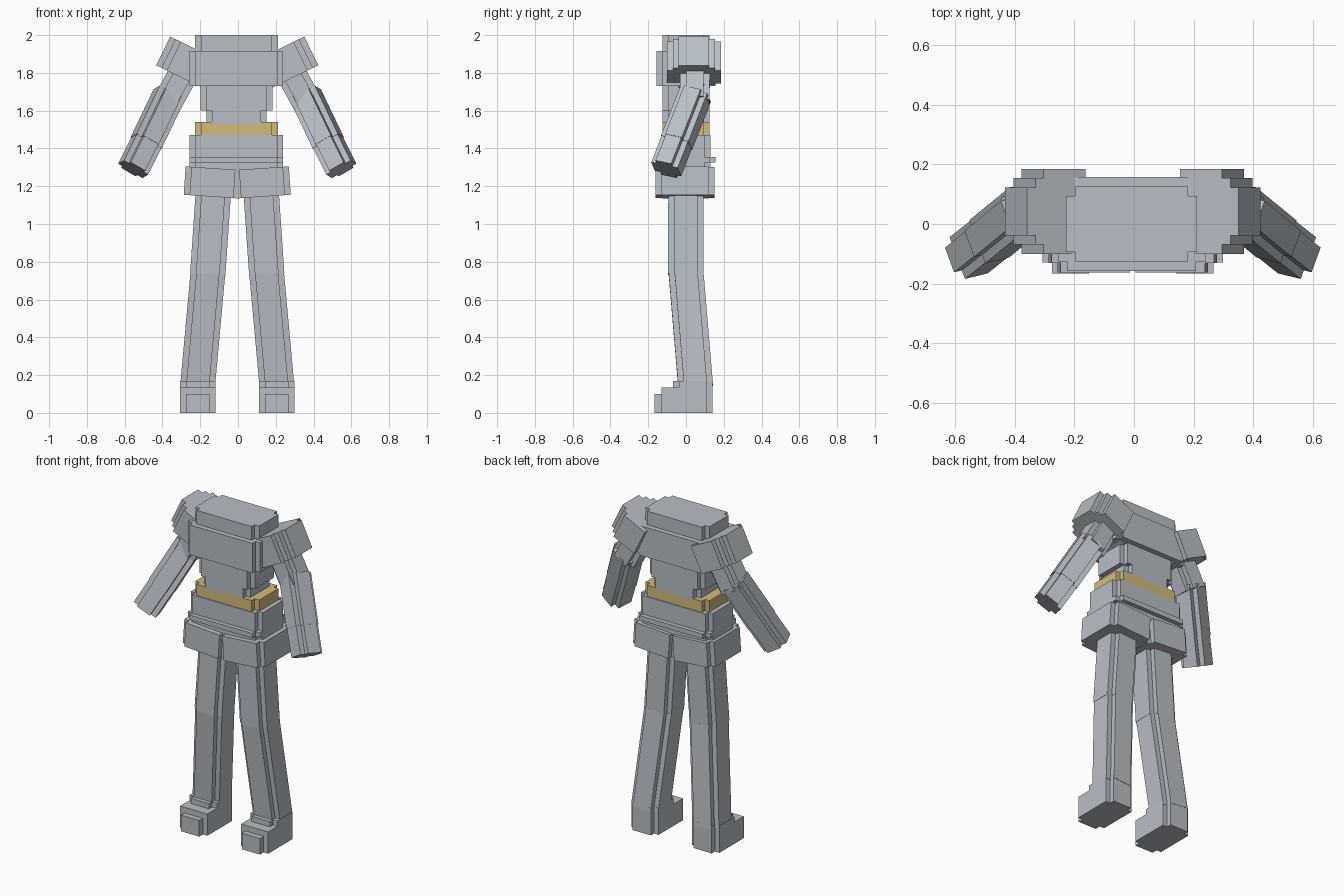
import bpy
import bmesh
from mathutils import Vector, Matrix

if "Cube" in bpy.data.objects:
    bpy.data.objects.remove(bpy.data.objects["Cube"], do_unlink=True)


def material(name, rgb):
    m = bpy.data.materials.new(name)
    m.use_nodes = True
    m.diffuse_color = (*rgb, 1)
    m.node_tree.nodes["Principled BSDF"].inputs["Base Color"].default_value = (*rgb, 1)
    return m


GREY = material("pale grey", (0.48, 0.52, 0.57))
GOLD = material("belt gold", (0.64, 0.50, 0.20))
STEP = 0.031   # size of one corner step
AXIS = -0.004  # mirror line of the limbs


def stepped_outline(w, d, steps):
    """Rectangle whose four corners are cut into square steps."""
    quarter = []
    for i in range(steps + 1):
        y = d / 2 - (steps - i) * STEP
        quarter.append((w / 2 - i * STEP, y))
        if i < steps:
            quarter.append((w / 2 - (i + 1) * STEP, y))
    back = quarter + [(-x, y) for x, y in reversed(quarter)]
    return back + [(-x, -y) for x, y in back]


def prism(name, start, end, w, d, steps=1, depth_dir=(0, 1, 0), mat=GREY):
    """Stepped prism running from the lower point to the upper point."""
    start, end = Vector(start), Vector(end)
    z = (end - start).normalized()
    x = Vector(depth_dir).cross(z).normalized()
    y = z.cross(x)
    frame = Matrix((x, y, z)).transposed()
    bm = bmesh.new()
    ring = [bm.verts.new(start + frame @ Vector((px, py, 0)))
            for px, py in stepped_outline(w, d, steps)]
    base = bm.faces.new(ring)
    top = bmesh.ops.extrude_face_region(bm, geom=[base])["geom"]
    bmesh.ops.translate(bm, vec=end - start,
                        verts=[v for v in top if isinstance(v, bmesh.types.BMVert)])
    bmesh.ops.recalc_face_normals(bm, faces=bm.faces)
    mesh = bpy.data.meshes.new(name)
    bm.to_mesh(mesh)
    bm.free()
    mesh.materials.append(mat)
    ob = bpy.data.objects.new(name, mesh)
    bpy.context.collection.objects.link(ob)
    return ob


# Torso layers: name, bottom, top, width, depth, material
for name, z0, z1, w, d, mat in [
    ("collar", 1.90, 2.00, 0.44, 0.25, GREY),
    ("chest", 1.73, 1.915, 0.495, 0.314, GREY),
    ("waist", 1.60, 1.74, 0.38, 0.25, GREY),
    ("waist_groove", 1.53, 1.61, 0.32, 0.25, GREY),
    ("belt", 1.47, 1.54, 0.44, 0.25, GOLD),
    ("hips", 1.28, 1.47, 0.495, 0.26, GREY),
    ("hip_ridge", 1.325, 1.355, 0.495, 0.314, GREY),
]:
    prism(name, (-0.008, 0, z0), (-0.008, 0, z1), w, d, mat=mat)

# Limbs, built once for each side
for side, s in (("left", 1), ("right", -1)):
    def p(x, y, z):
        return (AXIS + s * x, y, z)

    def limb(part, low, high, w, d, steps=1, hint=(0, 1, 0)):
        prism(f"{side}_{part}", p(*low), p(*high), w, d, steps,
              (s * hint[0], hint[1], hint[2]))

    # Arm: shoulder cap, upper arm, forearm, hand
    limb("shoulder_cap", (0.303, 0.042, 1.779), (0.229, 0.042, 1.931), 0.28, 0.285, 2)
    limb("upper_arm", (0.371, 0.045, 1.64), (0.246, 0.05, 1.87), 0.157, 0.157)
    twist = (0.37, 1, -0.215)
    limb("forearm", (0.482, -0.05, 1.43), (0.36, 0.05, 1.685), 0.157, 0.157, 1, twist)
    limb("hand", (0.551, -0.105, 1.29), (0.478, -0.047, 1.437), 0.152, 0.152, 1, twist)

    # Leg: short, thigh, shin
    limb("short", (0.136, -0.005, 1.145), (0.126, -0.005, 1.295), 0.295, 0.314)
    limb("thigh", (0.156, -0.002, 0.735), (0.123, 0, 1.22), 0.187, 0.187)
    limb("shin", (0.210, 0.051, 0.14), (0.155, 0, 0.745), 0.184, 0.184)

    # Boot: heel block, instep, toe cap
    limb("boot_heel", (0.209, 0.036, 0), (0.209, 0.036, 0.168), 0.187, 0.21)
    limb("boot_instep", (0.209, -0.03, 0), (0.209, -0.03, 0.135), 0.187, 0.20, 0)
    limb("boot_toe", (0.209, -0.11, 0), (0.209, -0.11, 0.10), 0.125, 0.112, 0)
